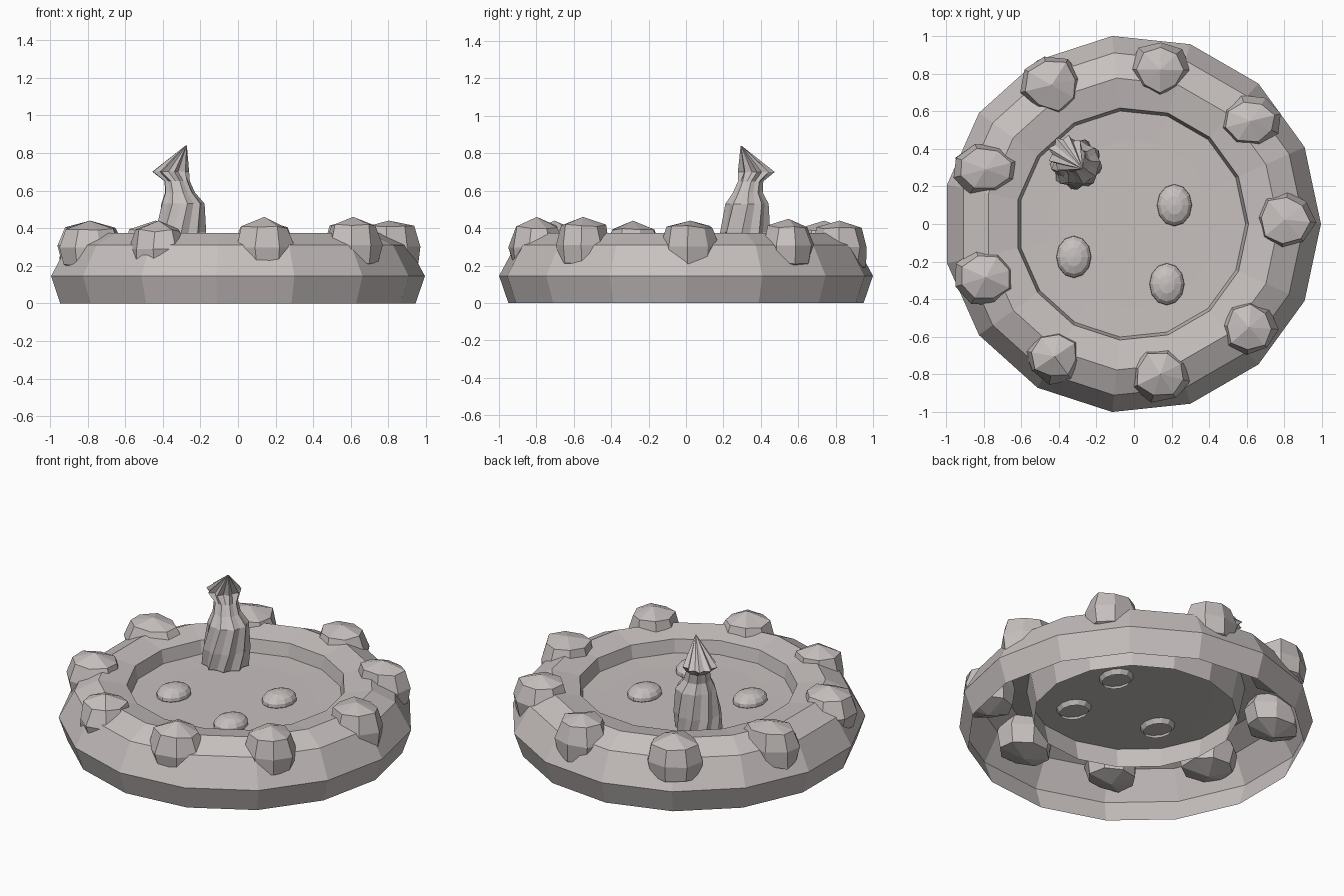
import bpy, bmesh, math, random

if "Cube" in bpy.data.objects:
    bpy.data.objects.remove(bpy.data.objects["Cube"])

random.seed(4)
SIDES = 15
CX = -0.011

stone = bpy.data.materials.new("warm_grey_stone")
stone.diffuse_color = (0.57, 0.53, 0.52, 1)
stone.use_nodes = True
stone.node_tree.nodes["Principled BSDF"].inputs["Base Color"].default_value = stone.diffuse_color


def finish(bm, name):
    bmesh.ops.recalc_face_normals(bm, faces=bm.faces)
    mesh = bpy.data.meshes.new(name)
    bm.to_mesh(mesh)
    bm.free()
    mesh.materials.append(stone)
    obj = bpy.data.objects.new(name, mesh)
    bpy.context.collection.objects.link(obj)
    return obj


def loft(bm, rings, cap_start=False, cap_end=False):
    """Bridge successive closed loops of points."""
    loops = [[bm.verts.new(p) for p in ring] for ring in rings]
    for a, b in zip(loops, loops[1:]):
        n = len(a)
        for i in range(n):
            j = (i + 1) % n
            bm.faces.new((a[i], a[j], b[j], b[i]))
    for loop, wanted in ((loops[0], cap_start), (loops[-1], cap_end)):
        if wanted:
            bm.faces.new(loop)


def circle(r, z, n=SIDES, cx=CX, cy=0.0, rib=0.0, twist=0.0, stretch=1.0):
    """Loop of points; rib alternates the radius to make flutes."""
    pts = []
    for i in range(n):
        a = math.tau * i / n + twist
        rr = r * (1 + (rib if i % 2 else -rib))
        pts.append((cx + rr * math.cos(a), cy + stretch * rr * math.sin(a), z))
    return pts


# Basin rim: open-bottomed shell with outer skirt and inner wall
bm = bmesh.new()
profile = [(0.955, 0), (1.005, 0.145), (0.915, 0.31), (0.78, 0.375),
           (0.62, 0.345), (0.58, 0.135)]
loft(bm, [circle(r, z) for r, z in profile])
finish(bm, "basin_rim")

# Shallow dished floor
bm = bmesh.new()
loft(bm, [circle(0.604, 0.265), circle(0.45, 0.262)], cap_end=True)
floor = finish(bm, "basin_floor")
if floor.data.polygons[-1].normal.z < 0:
    floor.data.flip_normals()

# Rim boulders: centre x, y, half widths x, y, top height
boulders = [(0.81, 0.02, 0.16, 0.16, 0.44), (0.62, 0.55, 0.16, 0.135, 0.45),
            (0.14, 0.82, 0.165, 0.145, 0.44), (-0.44, 0.735, 0.165, 0.155, 0.44),
            (-0.78, 0.29, 0.18, 0.135, 0.44), (-0.79, -0.28, 0.16, 0.15, 0.44),
            (-0.425, -0.71, 0.155, 0.145, 0.44), (0.14, -0.80, 0.165, 0.15, 0.46),
            (0.615, -0.55, 0.155, 0.145, 0.46)]
for k, (x, y, rx, ry, top) in enumerate(boulders):
    bm = bmesh.new()
    bmesh.ops.create_uvsphere(bm, u_segments=8, v_segments=4, radius=1)
    turn = random.uniform(0, math.tau)
    ca, sa = math.cos(turn), math.sin(turn)
    for v in bm.verts:
        p = v.co.copy()
        # square up the shoulders, and the lower flank even more
        if 0.1 < abs(p.z) < 0.9:
            grow = 1.12 if p.z > 0 else 1.3
            p.x *= grow
            p.y *= grow
        p *= random.uniform(0.92, 1.08)
        v.co = (p.x * ca - p.y * sa, p.x * sa + p.y * ca, p.z)
    lo = [min(v.co[i] for v in bm.verts) for i in range(3)]
    hi = [max(v.co[i] for v in bm.verts) for i in range(3)]
    for v in bm.verts:
        f = [(v.co[i] - lo[i]) / (hi[i] - lo[i]) for i in range(3)]
        v.co = (x + rx * (2 * f[0] - 1), y + ry * (2 * f[1] - 1),
                0.155 + (top - 0.155) * f[2])
    finish(bm, f"rim_boulder_{k + 1}")

# Button-shaped pebbles with a brim, set in the floor
button = [(0.075, 0.235), (0.093, 0.265), (0.091, 0.285), (0.076, 0.305),
          (0.042, 0.321), (0.004, 0.326)]
for k, (x, y) in enumerate([(0.215, 0.10), (-0.32, -0.175), (0.175, -0.32)]):
    bm = bmesh.new()
    loft(bm, [circle(r, z, 12, x, y, stretch=1.2) for r, z in button],
         cap_end=True)
    finish(bm, f"floor_pebble_{k + 1}")

# Fluted spout: leaning ribbed body, neck, flared head and off-centre tip
spout = [  # centre x, centre y, radius, height, rib depth, twist
    (-0.31, 0.32, 0.125, 0.275, 0.09, 0.0),
    (-0.305, 0.32, 0.127, 0.38, 0.08, 0.2),
    (-0.295, 0.325, 0.112, 0.53, 0.05, 0.4),
    (-0.31, 0.33, 0.077, 0.59, 0.05, 0.4),
    (-0.325, 0.345, 0.065, 0.65, 0.06, 0.4),
    (-0.36, 0.375, 0.088, 0.70, 0.14, 0.4),
    (-0.275, 0.295, 0.003, 0.84, 0.0, 0.4)]
bm = bmesh.new()
loft(bm, [circle(r, z, 18, x, y, rib, tw) for x, y, r, z, rib, tw in spout],
     cap_start=True, cap_end=True)
finish(bm, "fluted_spout")
